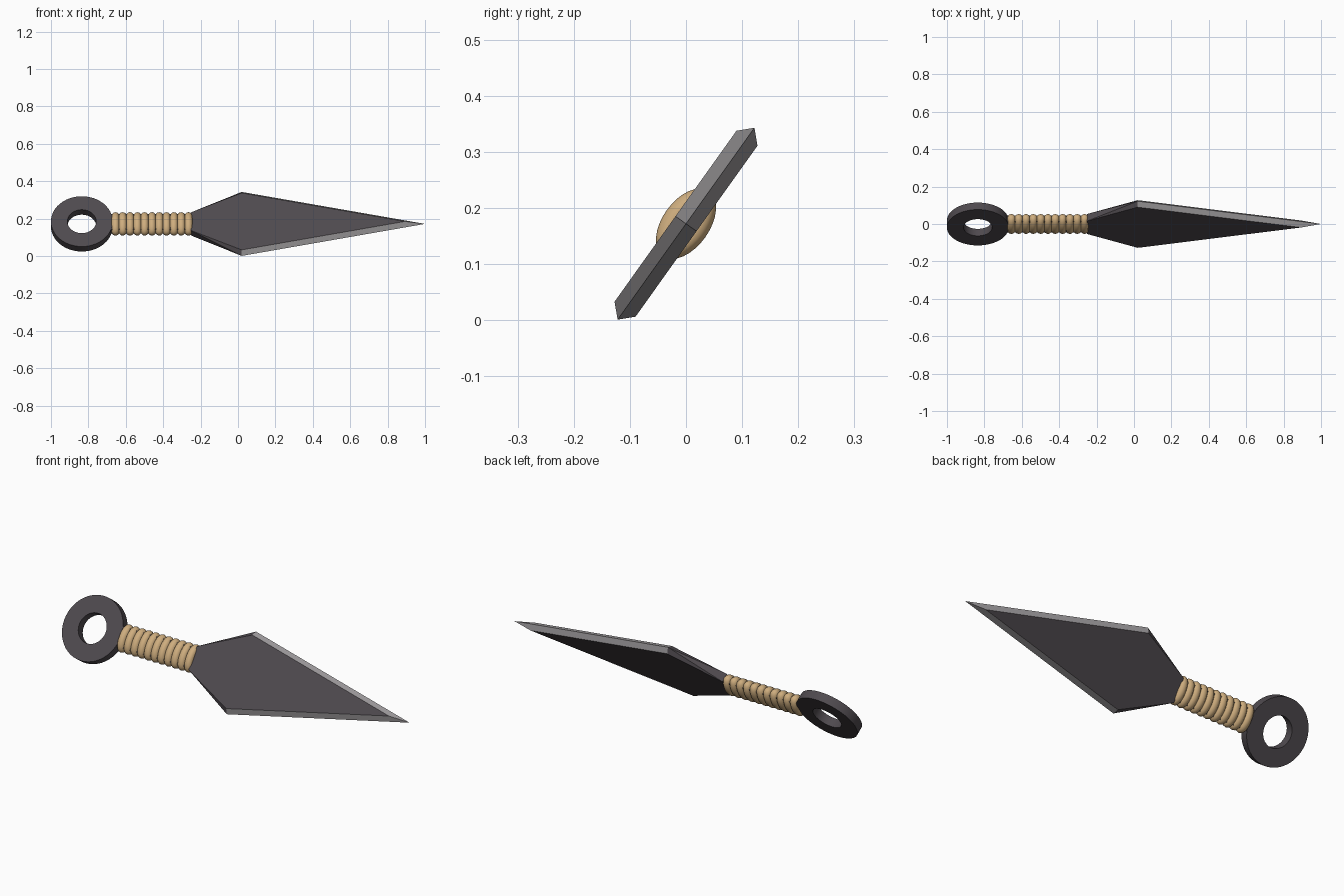
import bpy, bmesh, math
from mathutils import Matrix, Vector

if "Cube" in bpy.data.objects:
    bpy.data.objects.remove(bpy.data.objects["Cube"])

# Parts are modelled flat (length x, width y, thickness z), then tilted
TILT = Matrix.Translation((0, 0, 0.172)) @ Matrix.Rotation(math.radians(54.5), 4, 'X')
HALF = 0.023


def material(name, color):
    m = bpy.data.materials.new(name)
    m.use_nodes = True
    rgba = (*color, 1)
    m.diffuse_color = rgba
    bsdf = next(n for n in m.node_tree.nodes if n.type == 'BSDF_PRINCIPLED')
    bsdf.inputs["Base Color"].default_value = rgba
    return m


dark_steel = material("dark_steel", (0.078, 0.068, 0.077))
bright_steel = material("bright_steel", (0.36, 0.345, 0.355))
tan_cord = material("tan_cord", (0.62, 0.42, 0.21))


def finish(bm, name, mats, smooth=None):
    bmesh.ops.recalc_face_normals(bm, faces=bm.faces)
    bm.transform(TILT)
    me = bpy.data.meshes.new(name)
    bm.to_mesh(me)
    bm.free()
    for m in mats:
        me.materials.append(m)
    ob = bpy.data.objects.new(name, me)
    bpy.context.collection.objects.link(ob)
    if smooth:
        bpy.ops.object.select_all(action='DESELECT')
        ob.select_set(True)
        bpy.context.view_layer.objects.active = ob
        bpy.ops.object.shade_smooth_by_angle(angle=math.radians(smooth))
    return ob


def sweep(bm, section, count, point):
    """Closed ring: carry a closed section around the x-y plane."""
    loops = []
    for i in range(count):
        a = math.tau * i / count
        loops.append([bm.verts.new(point(a, p)) for p in section])
    n = len(section)
    for i in range(count):
        cur, nxt = loops[i], loops[(i + 1) % count]
        for j in range(n):
            k = (j + 1) % n
            bm.faces.new((cur[j], cur[k], nxt[k], nxt[j]))


# Blade: hull of the base, the wide shoulder and the point
SHOULDER, WIDE, FLAT = 0.02, 0.21, 0.187
bm = bmesh.new()
points = [(1, 0, 0)]
for s in (1, -1):
    points.append((SHOULDER, s * WIDE, 0))
    points.append((SHOULDER + (1 - SHOULDER) * FLAT / WIDE, 0, s * HALF))
    for t in (1, -1):
        points.append((-0.25, s * 0.06, t * HALF))
        points.append((SHOULDER, s * FLAT, t * HALF))
for p in points:
    bm.verts.new(p)
bmesh.ops.convex_hull(bm, input=bm.verts[:])
bmesh.ops.dissolve_limit(bm, angle_limit=0.02, verts=bm.verts[:], edges=bm.edges[:])
bm.normal_update()
# Ground cutting edges ahead of the shoulder are bright
for f in bm.faces:
    ahead = f.calc_center_median().x > SHOULDER
    f.material_index = 1 if ahead and abs(f.normal.z) < 0.95 else 0
finish(bm, "blade", [dark_steel, bright_steel])

# Tang under the cord
bm = bmesh.new()
bmesh.ops.create_cube(bm, size=1, matrix=Matrix.Translation((-0.47, 0, 0))
                      @ Matrix.Diagonal((0.46, 0.1, 0.04, 1)))
finish(bm, "tang", [dark_steel])

# Finger ring at the end of the handle
bm = bmesh.new()
section = [(0.077, -HALF), (0.165, -HALF), (0.165, HALF), (0.077, HALF)]
sweep(bm, section, 48, lambda a, p: Vector(
    (-0.835 + p[0] * math.cos(a), p[0] * math.sin(a), p[1])))
finish(bm, "finger_ring", [dark_steel], smooth=30)

# Cord wound around the handle in oval turns
TURNS, START, END, CORD = 11, -0.675, -0.245, 0.021
step = (END - START) / TURNS
cord = [(CORD * math.cos(math.tau * j / 12), CORD * math.sin(math.tau * j / 12))
        for j in range(12)]
bm = bmesh.new()
for i in range(TURNS):
    x = START + step * (i + 0.5)
    sweep(bm, cord, 32, lambda a, p: Vector(
        (x + p[1], (0.05 + p[0]) * math.cos(a), (0.021 + p[0]) * math.sin(a))))
finish(bm, "handle_wrap", [tan_cord], smooth=60)
